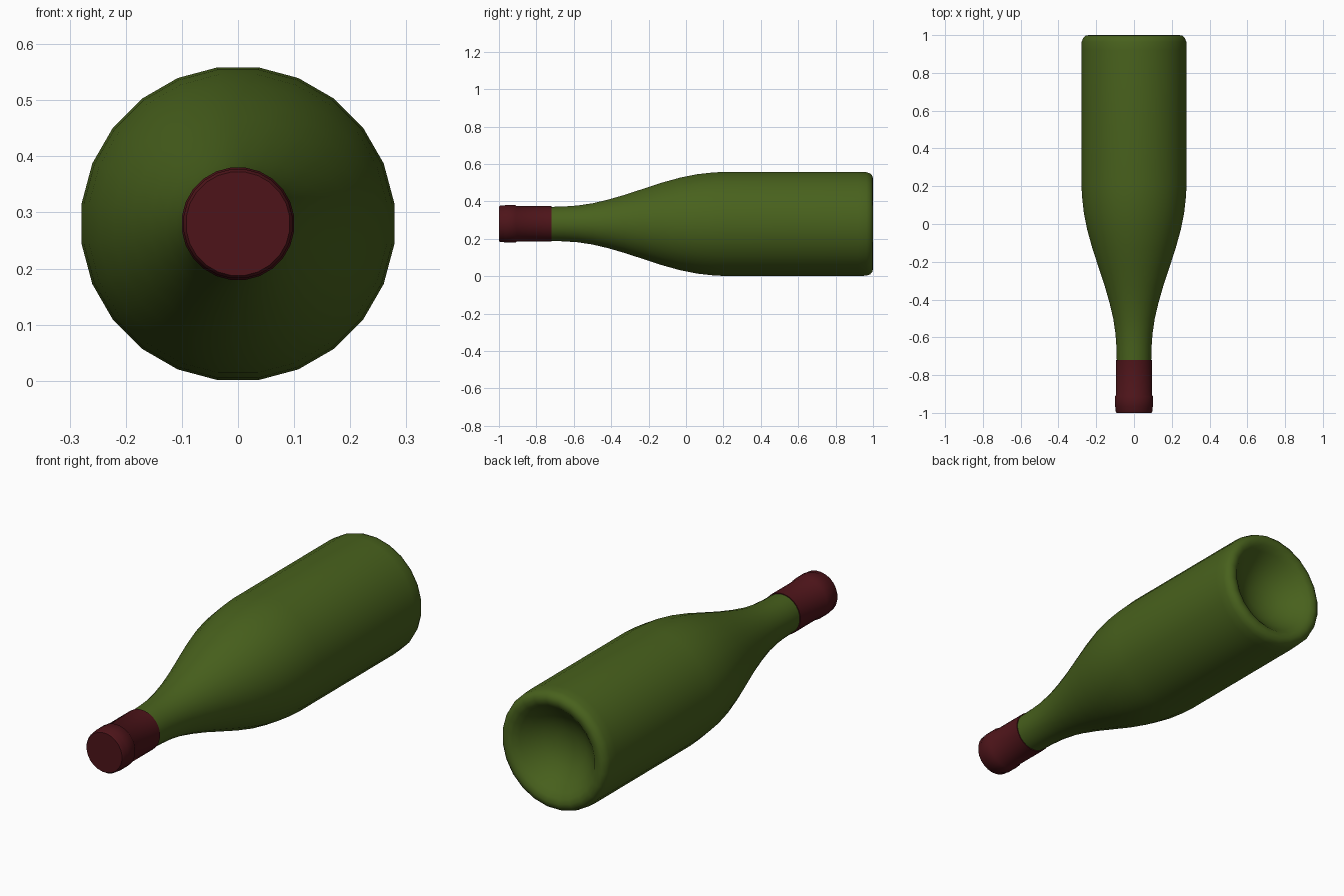
import bpy, bmesh, math

if "Cube" in bpy.data.objects:
    bpy.data.objects.remove(bpy.data.objects["Cube"])

SIDES = 24
AXIS_Z = 0.28


def material(name, rgb):
    m = bpy.data.materials.new(name)
    m.diffuse_color = (*rgb, 1)
    m.use_nodes = True
    m.node_tree.nodes["Principled BSDF"].inputs["Base Color"].default_value = m.diffuse_color
    return m


def lathe_y(name, profile, mat, angle):
    """Spin (y, radius) points around the bottle's lying axis; radius 0 closes the end."""
    bm = bmesh.new()
    rings = []
    for y, r in profile:
        if r == 0:
            rings.append([bm.verts.new((0, y, AXIS_Z))])
            continue
        ring = []
        for i in range(SIDES):
            a = 2 * math.pi * (i + 0.5) / SIDES
            ring.append(bm.verts.new((r * math.cos(a), y, AXIS_Z + r * math.sin(a))))
        rings.append(ring)
    for a, b in zip(rings, rings[1:]):
        for i in range(SIDES):
            j = (i + 1) % SIDES
            if len(a) == 1:
                bm.faces.new((a[0], b[i], b[j]))
            elif len(b) == 1:
                bm.faces.new((a[j], a[i], b[0]))
            else:
                bm.faces.new((a[j], a[i], b[i], b[j]))
    bmesh.ops.recalc_face_normals(bm, faces=bm.faces[:])
    mesh = bpy.data.meshes.new(name)
    bm.to_mesh(mesh)
    bm.free()
    mesh.materials.append(mat)
    ob = bpy.data.objects.new(name, mesh)
    bpy.context.collection.objects.link(ob)
    bpy.ops.object.select_all(action='DESELECT')
    ob.select_set(True)
    bpy.context.view_layer.objects.active = ob
    bpy.ops.object.shade_smooth_by_angle(angle=math.radians(angle))
    return ob


glass = material("green_glass", (0.065, 0.12, 0.012))
foil = material("red_foil", (0.075, 0.007, 0.010))

# Glass body: neck, sloping shoulder, straight barrel, rounded heel and hollow punt
lathe_y("bottle_glass", [
    (-0.72, 0.092), (-0.65, 0.094), (-0.58, 0.099), (-0.50, 0.111),
    (-0.42, 0.130), (-0.33, 0.156), (-0.23, 0.189), (-0.13, 0.222),
    (-0.03, 0.250), (0.06, 0.268), (0.14, 0.277), (0.21, 0.281),
    (0.92, 0.281), (0.965, 0.279), (0.985, 0.272), (0.997, 0.258),
    (1.0, 0.240), (0.992, 0.218), (0.97, 0.195), (0.935, 0.160),
    (0.90, 0.110), (0.88, 0.055), (0.875, 0),
], glass, 40)

# Foil sleeve with a slightly raised lip and flat end
lathe_y("foil_capsule", [
    (-1.0, 0), (-1.0, 0.093), (-0.993, 0.098), (-0.975, 0.098), (-0.968, 0.101),
    (-0.912, 0.101), (-0.905, 0.096), (-0.72, 0.096), (-0.72, 0.090),
], foil, 40)
